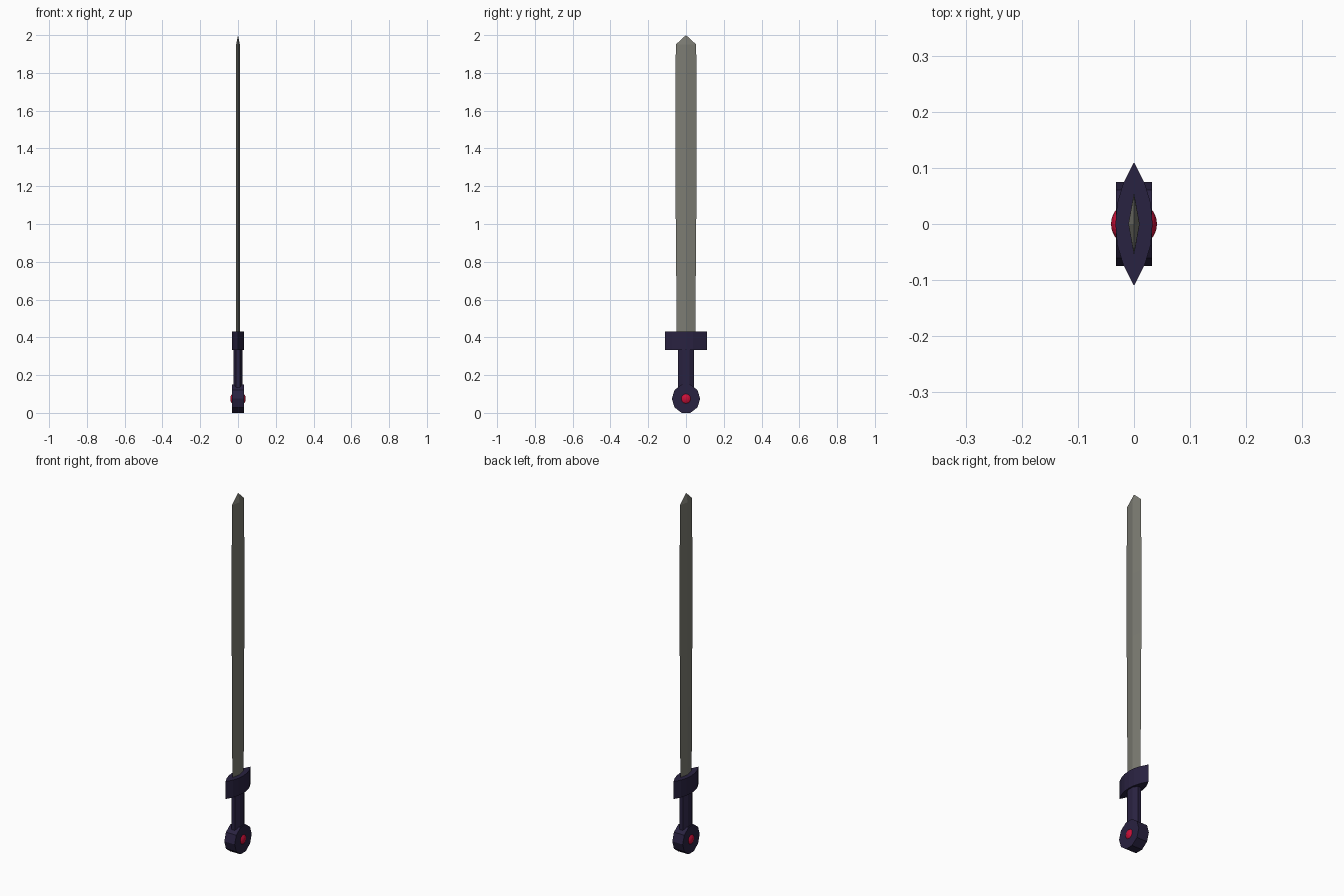
import bpy, math

if "Cube" in bpy.data.objects:
    bpy.data.objects.remove(bpy.data.objects["Cube"])


def material(name, rgb):
    m = bpy.data.materials.new(name)
    m.diffuse_color = (*rgb, 1)
    m.use_nodes = True
    m.node_tree.nodes["Principled BSDF"].inputs["Base Color"].default_value = m.diffuse_color
    return m


STEEL = material("steel", (0.20, 0.20, 0.17))
DARK = material("dark_violet", (0.022, 0.016, 0.052))
RED = material("red_gem", (0.60, 0.005, 0.04))


def loft(name, rings, mat, tip=None):
    """Skin equal-length rings of 3D points, closing with a cap or a tip."""
    n = len(rings[0])
    verts = [p for r in rings for p in r]
    faces = [tuple(reversed(range(n)))]
    for k in range(len(rings) - 1):
        for i in range(n):
            j = (i + 1) % n
            faces.append((k*n + i, k*n + j, (k+1)*n + j, (k+1)*n + i))
    top = (len(rings) - 1) * n
    if tip:
        verts.append(tip)
        faces += [(top + i, top + (i + 1) % n, len(verts) - 1) for i in range(n)]
    else:
        faces.append(tuple(range(top, top + n)))
    me = bpy.data.meshes.new(name)
    me.from_pydata(verts, [], faces)
    me.materials.append(mat)
    ob = bpy.data.objects.new(name, me)
    bpy.context.collection.objects.link(ob)
    return ob


def diamond(hx, hy, z):
    return [(hx, 0, z), (0, hy, z), (-hx, 0, z), (0, -hy, z)]


# Blade: diamond section, slightly wider in the middle, pointed tip
loft("blade", [diamond(0.010, hy, z) for z, hy in
               ((0.40, 0.050), (0.80, 0.052), (1.20, 0.056), (1.55, 0.056), (1.95, 0.054))],
     STEEL, tip=(0, 0, 2.0))

# Guard: pointed lens outline, extruded upward
quarter = [(0.033, 0.0), (0.030, 0.037), (0.019, 0.073), (0.0, 0.11)]
half = quarter + [(-x, y) for x, y in reversed(quarter[:-1])]
lens = half + [(x, -y) for x, y in reversed(half[1:-1])]
loft("guard", [[(x, y, z) for x, y in lens] for z in (0.333, 0.43)], DARK)

# Grip: flattened octagonal rod
octagon = [(math.cos(a) * 0.027, math.sin(a) * 0.046)
           for a in (math.radians(22.5 + 45 * i) for i in range(8))]
loft("grip", [[(x, y, z) for x, y in octagon] for z in (0.12, 0.34)], DARK)

# Pommel: ten-sided disc lying across x
disc = [(0.075 * math.cos(a), 0.075 + 0.0785 * math.sin(a))
        for a in (math.radians(36 * i) for i in range(10))]
loft("pommel", [[(x, y, z) for y, z in disc] for x in (-0.032, 0.032)], DARK)

# Gem: round stone showing through both pommel faces
bpy.ops.mesh.primitive_uv_sphere_add(segments=16, ring_count=12, radius=0.041,
                                     location=(0, 0, 0.075), rotation=(0, math.pi / 2, 0))
gem = bpy.context.object
gem.name = "gem"
gem.data.materials.append(RED)
